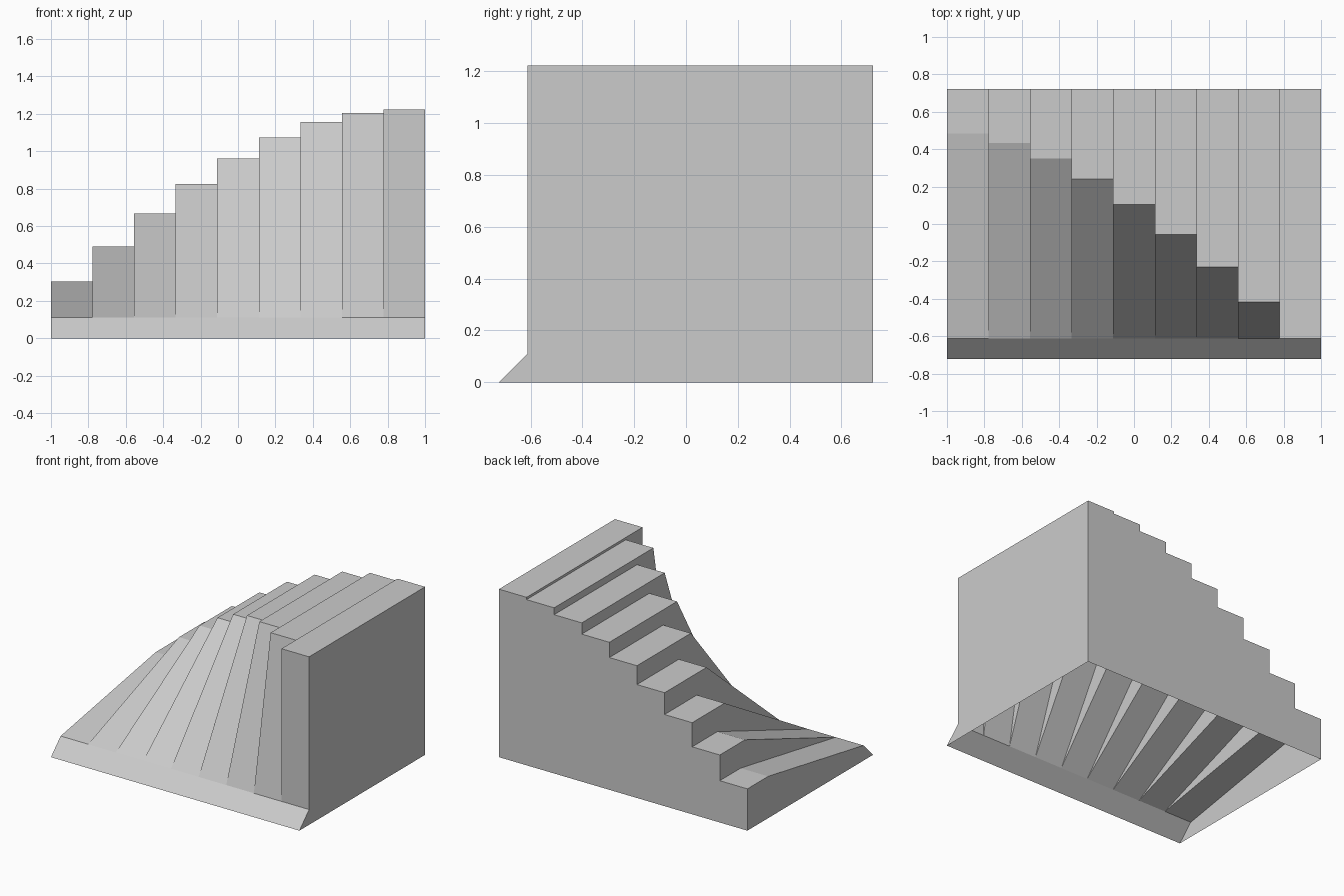
import bpy, bmesh
from math import sin, cos, radians

if "Cube" in bpy.data.objects:
    bpy.data.objects.remove(bpy.data.objects["Cube"])

U = 1 / 9                     # base unit: the model is 18 units wide, 13 deep
STEPS = 9
FRONT, HINGE, BACK = (-6.5 * U, 0), (-5.5 * U, U), 6.5 * U
RADIUS = 10 * U

bm = bmesh.new()


def face(points):
    bm.faces.new([bm.verts.new(p) for p in points])


def side(x, profile):
    """Flat polygon across the model at x, from (y, z) points."""
    face([(x, y, z) for y, z in profile])


def crest(i):
    """Front edge of tread i: the slopes fan out 10 degrees at a time."""
    a = radians(10 * i)
    return HINGE[0] + RADIUS * cos(a), HINGE[1] + RADIUS * sin(a)


def rear(i):
    return BACK, crest(i)[1]


for i in range(1, STEPS + 1):
    x0 = -1 + (i - 1) * 2 * U
    x1 = x0 + 2 * U
    # Lip, slope, tread and back wall of this step (open underneath)
    path = [FRONT, HINGE, crest(i), rear(i), (BACK, 0)]
    for a, b in zip(path, path[1:]):
        face([(x0, *a), (x1, *a), (x1, *b), (x0, *b)])
    # Riser up to the next step
    if i < STEPS:
        side(x1, [HINGE, crest(i + 1), rear(i + 1), rear(i), crest(i)])

# End walls
side(-1, [FRONT, HINGE, crest(1), rear(1), (BACK, 0)])
side(1, [FRONT, HINGE, crest(STEPS), rear(STEPS), (BACK, 0)][::-1])

bmesh.ops.remove_doubles(bm, verts=bm.verts, dist=1e-5)
mesh = bpy.data.meshes.new("fanned_steps")
bm.to_mesh(mesh)
bm.free()
bpy.context.collection.objects.link(bpy.data.objects.new("fanned_steps", mesh))
